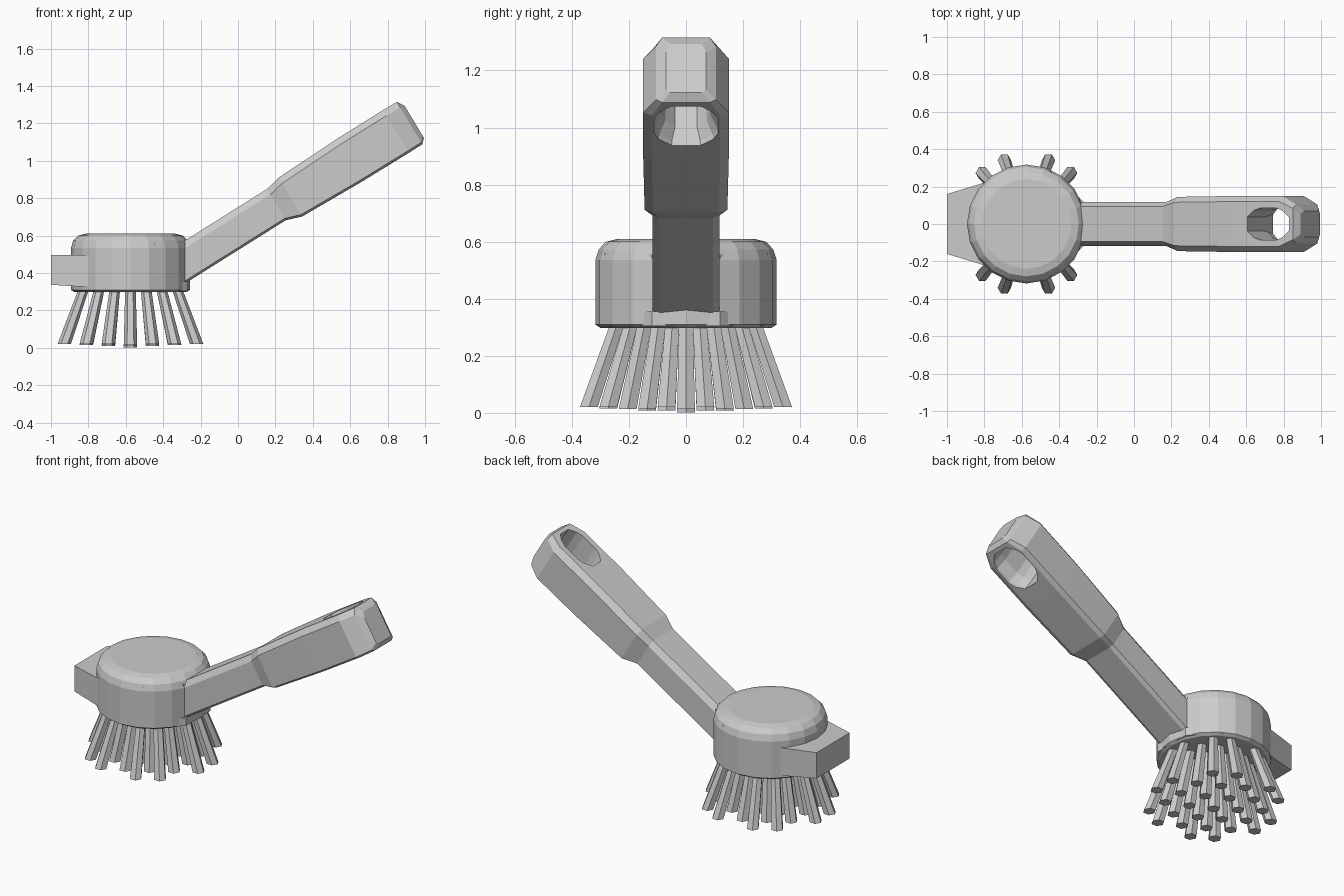
import bpy, bmesh, math
from mathutils import Vector

cube = bpy.data.objects.get("Cube")
if cube:
    bpy.data.objects.remove(cube, do_unlink=True)

grey = bpy.data.materials.new("plain grey")
grey.use_nodes = True
grey.diffuse_color = (0.6, 0.6, 0.6, 1)
grey.node_tree.nodes["Principled BSDF"].inputs["Base Color"].default_value = grey.diffuse_color

HEAD_X = -0.575
TILT = math.radians(31)


def add_loft(bm, rings):
    """Skin a list of equal-length rings and cap both ends."""
    loops = [[bm.verts.new(p) for p in ring] for ring in rings]
    for a, b in zip(loops, loops[1:]):
        for i in range(len(a)):
            j = (i + 1) % len(a)
            bm.faces.new((a[i], a[j], b[j], b[i]))
    bm.faces.new(loops[0][::-1])
    bm.faces.new(loops[-1])


def finish(bm, name):
    bmesh.ops.recalc_face_normals(bm, faces=bm.faces)
    mesh = bpy.data.meshes.new(name)
    bm.to_mesh(mesh)
    bm.free()
    mesh.materials.append(grey)
    obj = bpy.data.objects.new(name, mesh)
    bpy.context.collection.objects.link(obj)
    return obj


def loft(name, rings):
    bm = bmesh.new()
    add_loft(bm, rings)
    return finish(bm, name)


def circle(center, radius, z, sides):
    return [(center[0] + radius * math.cos(math.tau * i / sides),
             center[1] + radius * math.sin(math.tau * i / sides), z) for i in range(sides)]


def along(u, y, v):
    """Point in the handle's tilted frame: u along it, v across it."""
    return (u * math.cos(TILT) - v * math.sin(TILT), y,
            u * math.sin(TILT) + v * math.cos(TILT))


# Round head with a softened top rim
loft("head", [circle((HEAD_X, 0), r, z, 20) for r, z in
              ((0.30, 0.298), (0.318, 0.31), (0.318, 0.535), (0.306, 0.573),
               (0.28, 0.6), (0.24, 0.61))])

# Scraper block at the end of the head
loft("scraper", [[(-1, -0.16, z0), (HEAD_X, -0.29, z1), (HEAD_X, 0.29, z1), (-1, 0.16, z0)]
                 for z0, z1 in ((0.337, 0.31), (0.495, 0.495))])

# Wedge blending the head into the neck
loft("neck_collar", [[(x, -a, z0), (x, a, z0), (x, b, z1), (x, -b, z1)]
                     for x, a, b, z0, z1 in ((-0.45, 0.28, 0.285, 0.305, 0.56),
                                             (-0.285, 0.12, 0.12, 0.355, 0.555))])
loft("collar_lip", [[(-0.42, -0.27, z), (-0.27, -0.12, z), (-0.27, 0.12, z), (-0.42, 0.27, z)]
                    for z in (0.305, 0.355)])

# Handle: chamfered sections of (u, bottom, top, half width)
stations = ((-0.10, 0.44, 0.635, 0.118), (0.57, 0.453, 0.648, 0.118),
            (0.655, 0.425, 0.668, 0.145), (1.02, 0.42, 0.685, 0.15),
            (1.32, 0.423, 0.69, 0.15), (1.405, 0.425, 0.69, 0.105),
            (1.43, 0.45, 0.65, 0.07))
sections = []
for u, lo, hi, w in stations:
    k = 0.8 * w
    sections.append([along(u, y, v) for y, v in
                     ((-k, lo), (k, lo), (w, lo + 0.012), (w, hi - 0.035),
                      (k, hi), (-k, hi), (-w, hi - 0.035), (-w, lo + 0.012))])
handle = loft("handle", sections)

# Hanging hole, wider underneath
rings = []
for v, w in ((0.38, 0.115), (0.44, 0.11), (0.50, 0.085), (0.75, 0.085)):
    ring = []
    for u, f in ((1.12, 0.45), (1.16, 0.85), (1.20, 1), (1.30, 1), (1.34, 0.85), (1.38, 0.45)):
        ring.append((u, -w * f))
    ring += [(u, -y) for u, y in reversed(ring)]
    rings.append([along(u, y, v) for u, y in ring])
cutter = loft("hole_cutter", rings)
cutter.hide_render = True
cut = handle.modifiers.new("hanging hole", "BOOLEAN")
cut.operation = "DIFFERENCE"
cut.solver = "EXACT"
cut.object = cutter
bpy.context.view_layer.objects.active = handle
bpy.ops.object.modifier_apply(modifier=cut.name)
bpy.data.objects.remove(cutter, do_unlink=True)

# Splayed bristle tufts on a hexagonal grid
bm = bmesh.new()
STEP = 0.118
ROW = STEP * 2 / math.sqrt(3)
for col in range(-3, 4):
    for row in range(-4, 5):
        p = Vector((col * STEP, (row + 0.5 * (col % 2)) * ROW))
        if p.length > 0.38:
            continue
        tip_z = 0.002 + 0.05 * p.length
        add_loft(bm, [circle((HEAD_X + p.x * s, p.y * s), r, z, 6)
                      for s, r, z in ((0.70, 0.028, 0.32), (1, 0.036, tip_z))])
finish(bm, "bristles")
